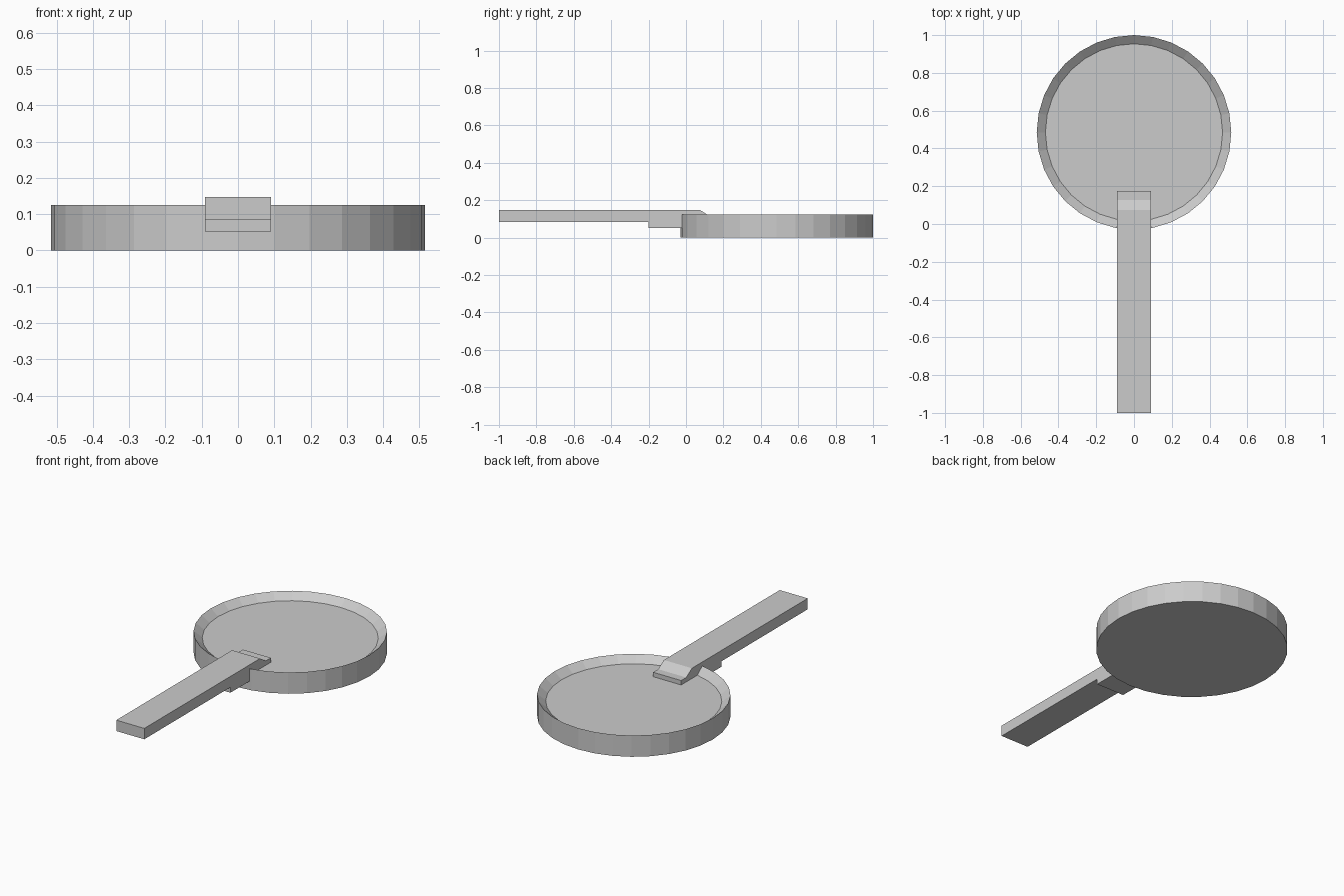
import bpy, bmesh
from math import sin, cos, tau

if "Cube" in bpy.data.objects:
    bpy.data.objects.remove(bpy.data.objects["Cube"])

SIDES = 32
CENTRE_Y, RADIUS = 0.485, 0.515


def finish(name, bm):
    bmesh.ops.recalc_face_normals(bm, faces=bm.faces)
    mesh = bpy.data.meshes.new(name)
    bm.to_mesh(mesh)
    bm.free()
    obj = bpy.data.objects.new(name, mesh)
    bpy.context.collection.objects.link(obj)
    return obj


def ring(bm, radius, z):
    return [bm.verts.new((radius * cos(tau * i / SIDES),
                          CENTRE_Y + radius * sin(tau * i / SIDES), z))
            for i in range(SIDES)]


# Pan body: flat base, upright wall, sharp rim, sloped inside and raised floor
bm = bmesh.new()
rings = [ring(bm, r, z) for r, z in ((RADIUS, 0), (RADIUS, 0.125), (0.469, 0.088))]
for low, high in zip(rings, rings[1:]):
    for i in range(SIDES):
        j = (i + 1) % SIDES
        bm.faces.new((low[i], low[j], high[j], high[i]))
bm.faces.new(rings[0])
bm.faces.new(rings[-1])
finish("pan_body", bm)

# Handle: side profile (y, z) extruded across x, hooked over the rim
profile = [(-1, 0.084), (-1, 0.148), (0.075, 0.148), (0.128, 0.114),
           (0.175, 0.114), (0.175, 0.085), (0, 0.085), (0, 0.052),
           (-0.2, 0.052), (-0.2, 0.084)]
bm = bmesh.new()
face = bm.faces.new([bm.verts.new((-0.091, y, z)) for y, z in profile])
extruded = bmesh.ops.extrude_face_region(bm, geom=[face])["geom"]
bmesh.ops.translate(bm, vec=(0.182, 0, 0),
                    verts=[v for v in extruded if isinstance(v, bmesh.types.BMVert)])
finish("handle", bm)
